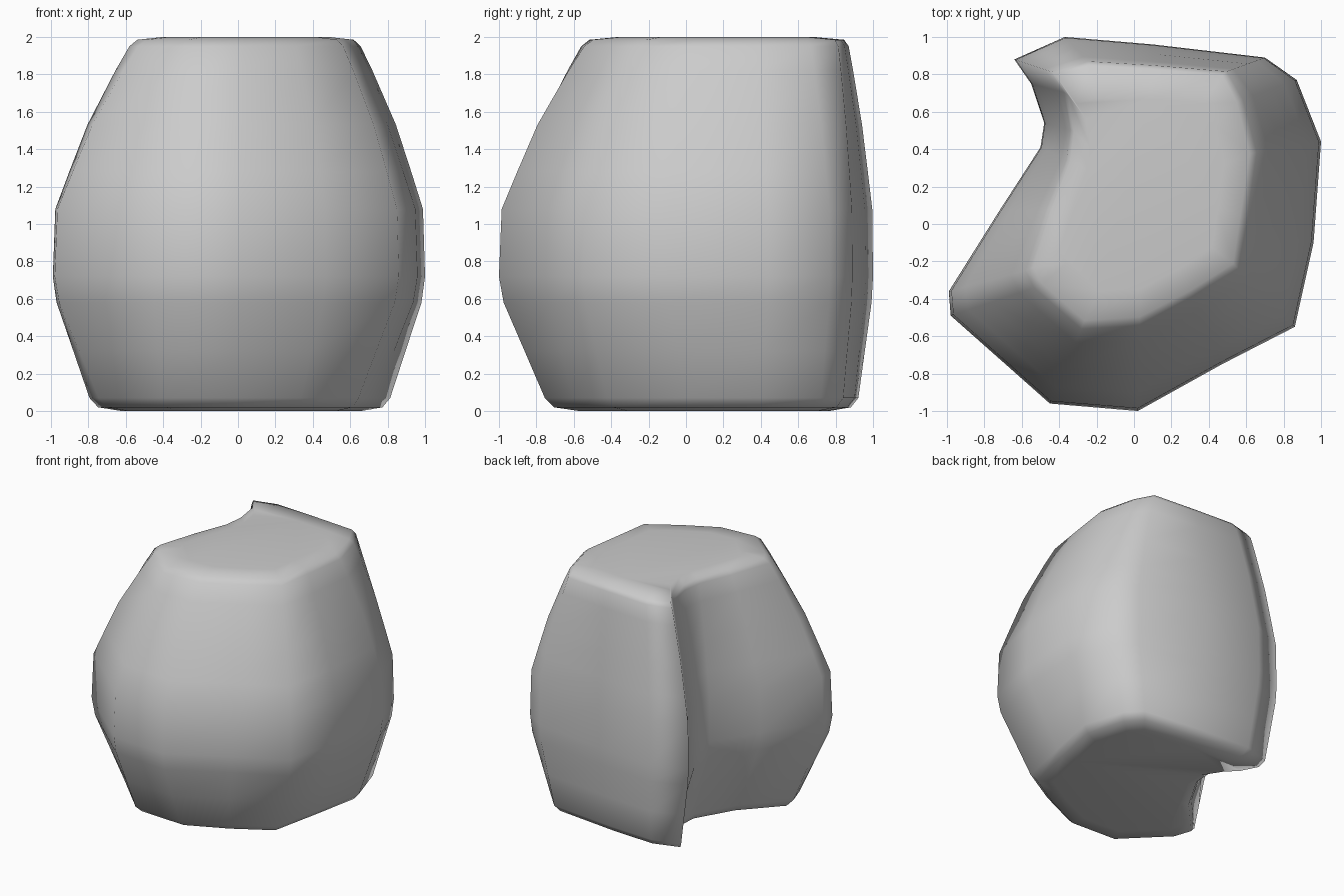
import bpy, bmesh

# Outline corners: (waist x, y, top x, y, base x, y), counter-clockwise from the front
CORNERS = [
    (0.02, -1.00, 0.03, -0.51, 0.00, -0.75),
    (0.47, -0.75, 0.30, -0.37, 0.33, -0.60),
    (0.86, -0.55, 0.54, -0.22, 0.64, -0.42),
    (0.96, -0.10, 0.58, 0.05, 0.73, 0.00),
    (1.00, 0.44, 0.63, 0.38, 0.81, 0.40),
    (0.87, 0.77, 0.56, 0.66, 0.71, 0.72),
    (0.70, 0.89, 0.48, 0.81, 0.60, 0.84),
    (0.10, 0.96, 0.10, 0.84, 0.05, 0.90),
    (-0.37, 1.00, -0.24, 0.86, -0.33, 0.92),
    (-0.64, 0.88, -0.43, 0.81, -0.55, 0.85),
    (-0.55, 0.75, -0.36, 0.70, -0.44, 0.74),
    (-0.48, 0.54, -0.33, 0.50, -0.32, 0.55),
    (-0.50, 0.41, -0.35, 0.34, -0.33, 0.36),
    (-0.72, 0.07, -0.45, 0.08, -0.51, 0.05),
    (-0.99, -0.36, -0.55, -0.24, -0.79, -0.25),
    (-0.98, -0.49, -0.50, -0.33, -0.74, -0.40),
    (-0.45, -0.96, -0.27, -0.53, -0.41, -0.73),
]

# Rings: (height, blend from waist; positive to top, negative to base, inset scale)
RINGS = [
    (0.00, -1.0, 0.80), (0.02, -1.0, 0.95), (0.07, -0.98, 1.0),
    (0.32, -0.55, 1.0), (0.58, -0.10, 1.0), (0.72, 0.0, 1.0),
    (1.08, 0.03, 1.0), (1.28, 0.20, 1.0), (1.53, 0.42, 1.0),
    (1.82, 0.76, 1.0), (1.95, 0.93, 1.0), (1.985, 1.0, 0.98), (2.00, 1.0, 0.75),
]
PIVOT = (0.05, 0.15)


def ring_point(corner, height, blend, scale):
    target = corner[2:4] if blend >= 0 else corner[4:6]
    xy = [m + (t - m) * abs(blend) for m, t in zip(corner[:2], target)]
    return [p + (v - p) * scale for v, p in zip(xy, PIVOT)] + [height]


# Boulder: loft the rings and cap both ends
bm = bmesh.new()
rings = [[bm.verts.new(ring_point(c, *r)) for c in CORNERS] for r in RINGS]
n = len(CORNERS)
for low, high in zip(rings, rings[1:]):
    for i in range(n):
        j = (i + 1) % n
        bm.faces.new((low[i], low[j], high[j], high[i]))
bm.faces.new(rings[0][::-1])
bm.faces.new(rings[-1])
bmesh.ops.recalc_face_normals(bm, faces=bm.faces)

mesh = bpy.data.meshes.new("boulder")
bm.to_mesh(mesh)
bm.free()
mesh.shade_smooth()
boulder = bpy.data.objects.new("boulder", mesh)
bpy.context.collection.objects.link(boulder)
